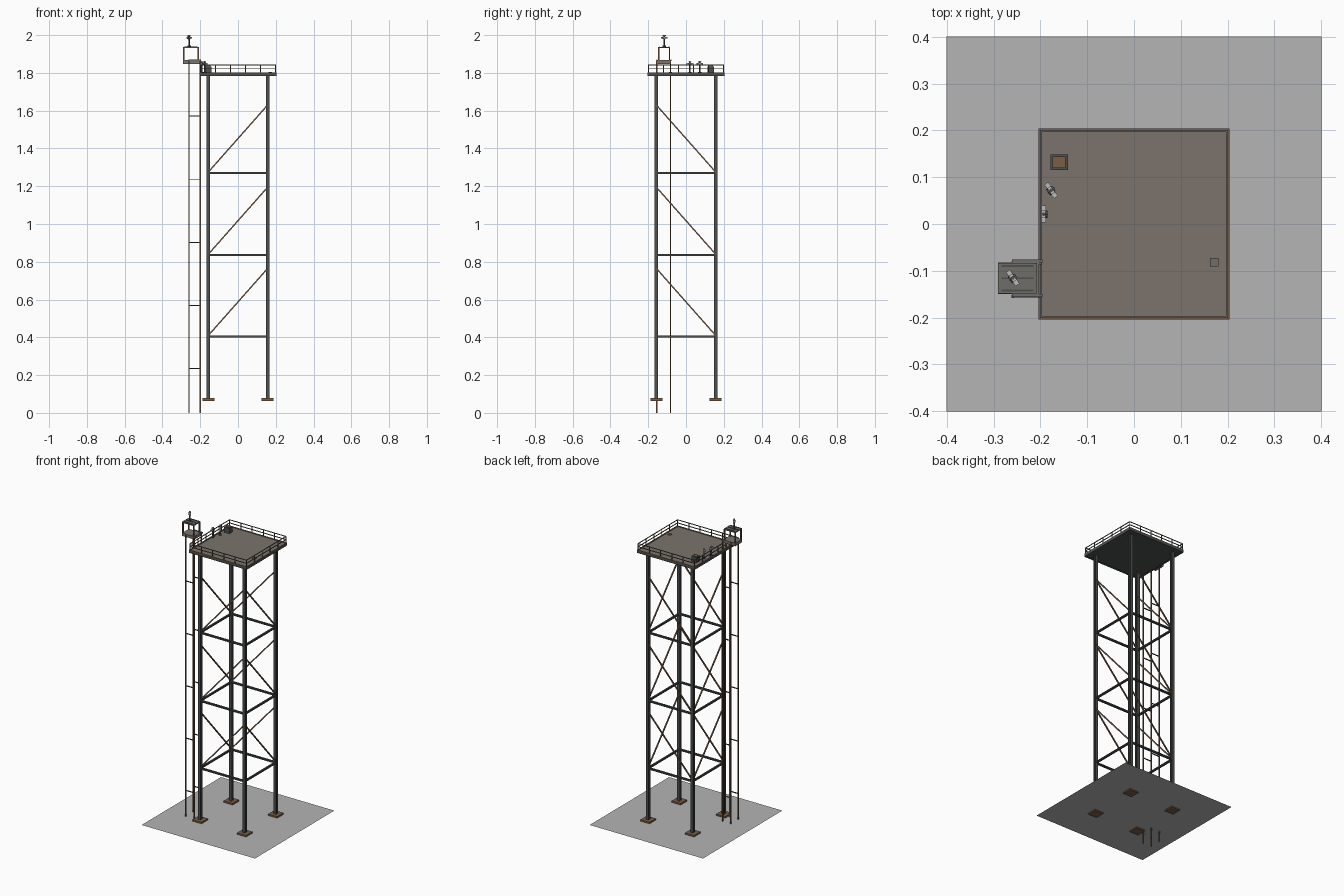
import bpy, bmesh, math
from mathutils import Vector, Matrix

if "Cube" in bpy.data.objects:
    bpy.data.objects.remove(bpy.data.objects["Cube"])


def material(name, rgb):
    m = bpy.data.materials.new(name)
    m.diffuse_color = (*rgb, 1)
    m.use_nodes = True
    m.node_tree.nodes["Principled BSDF"].inputs["Base Color"].default_value = m.diffuse_color
    return m


STEEL = material("dark steel", (0.075, 0.08, 0.08))
RUST = material("rust brown", (0.2, 0.11, 0.06))
DECK = material("weathered deck", (0.2, 0.175, 0.15))
GROUND = material("ground grey", (0.46, 0.46, 0.46))
PALE = material("pale metal", (0.5, 0.5, 0.5))
MID = material("worn steel", (0.16, 0.155, 0.14))


class Part:
    """Collects boxes, beams and cylinders in one mesh object."""

    def __init__(self, name, mat):
        self.name, self.mat, self.bm = name, mat, bmesh.new()

    def box(self, lo, hi):
        lo, hi = Vector(lo), Vector(hi)
        m = Matrix.Translation((lo + hi) / 2) @ Matrix.Diagonal((*(hi - lo), 1))
        bmesh.ops.create_cube(self.bm, size=1, matrix=m)
        return self

    def bar(self, a, b, w, h=None, spin=0):
        a, b = Vector(a), Vector(b)
        d = b - a
        rot = d.to_track_quat('Z', 'Y').to_matrix().to_4x4()
        m = (Matrix.Translation((a + b) / 2) @ rot @ Matrix.Rotation(spin, 4, 'Z')
             @ Matrix.Diagonal((w, h or w, d.length, 1)))
        bmesh.ops.create_cube(self.bm, size=1, matrix=m)
        return self

    def rod(self, a, b, r, n=8):
        a, b = Vector(a), Vector(b)
        d = b - a
        m = Matrix.Translation((a + b) / 2) @ d.to_track_quat('Z', 'Y').to_matrix().to_4x4()
        bmesh.ops.create_cone(self.bm, cap_ends=True, segments=n, radius1=r, radius2=r,
                              depth=d.length, matrix=m)
        return self

    def done(self):
        me = bpy.data.meshes.new(self.name)
        self.bm.to_mesh(me)
        self.bm.free()
        me.materials.append(self.mat)
        ob = bpy.data.objects.new(self.name, me)
        bpy.context.collection.objects.link(ob)
        return ob


L = 0.157            # leg offset
CORNERS = [(-L, -L), (L, -L), (L, L), (-L, L)]
LEVELS = [0.405, 0.835, 1.27]

# thin ground sheet
bm = bmesh.new()
bmesh.ops.create_grid(bm, x_segments=1, y_segments=1, size=0.4,
                      matrix=Matrix.Translation((0, 0, 0.07)))
ground = Part("ground_sheet", GROUND)
ground.bm.free()
ground.bm = bm
ground.done()

# footings and H-section legs
foot, legs = Part("footings", RUST), Part("legs", STEEL)
for x, y in CORNERS:
    foot.box((x - 0.032, y - 0.032, 0.063), (x + 0.032, y + 0.032, 0.08))
    for s in (-1, 1):
        legs.box((x - 0.01, y + s * 0.008 - 0.002, 0.065), (x + 0.01, y + s * 0.008 + 0.002, 1.79))
    legs.box((x - 0.003, y - 0.006, 0.065), (x + 0.003, y + 0.006, 1.79))
foot.done()
legs.done()

# horizontal girts and rusty diagonal braces on all four faces
girts, braces = Part("girts", STEEL), Part("diagonal_braces", RUST)
for z in LEVELS:
    for s in (-L, L):
        for dz in (-0.0045, 0.0045):
            girts.box((-L, s - 0.005, z + dz - 0.0012), (L, s + 0.005, z + dz + 0.0012))
            girts.box((s - 0.005, -L, z + dz - 0.0012), (s + 0.005, L, z + dz + 0.0012))
        girts.box((-L, s - 0.0015, z - 0.004), (L, s + 0.0015, z + 0.004))
        girts.box((s - 0.0015, -L, z - 0.004), (s + 0.0015, L, z + 0.004))
        braces.bar((-L, s, z + 0.005), (L, s, z + 0.36), 0.007)
        braces.bar((s, L, z + 0.005), (s, -L, z + 0.36), 0.007)
girts.done()
braces.done()

# platform: underside, deck, edge beams with rusty top flange
P = 0.204
Part("platform_underside", STEEL).box((-0.2, -0.2, 1.787), (0.2, 0.2, 1.796)).done()
Part("deck_plate", DECK).box((-0.197, -0.197, 1.796), (0.197, 0.197, 1.8)).done()
edge, trim = Part("edge_beams", STEEL), Part("edge_flange", RUST)
for s in (-1, 1):
    a, b = sorted((s * 0.196, s * P))
    edge.box((-P, a, 1.784), (P, b, 1.799))
    edge.box((a, -P, 1.784), (b, P, 1.799))
    trim.box((-P, a, 1.799), (P, b, 1.803))
    trim.box((a, -P, 1.799), (b, P, 1.803))
edge.done()
trim.done()

# guard rail with posts and two rails
R = 0.199
posts, rails = Part("railing_posts", STEEL), Part("railing_rails", MID)
for s in (-R, R):
    for z in (1.822, 1.842):
        rails.bar((-R, s, z), (R, s, z), 0.004)
        rails.bar((s, -R, z), (s, R, z), 0.004)
    for i in range(6):
        t = -R + i * 2 * R / 5
        posts.bar((t, s, 1.8), (t, s, 1.842), 0.004)
        if 0 < i < 5:
            posts.bar((s, t, 1.8), (s, t, 1.842), 0.004)
posts.done()
rails.done()

# lift guide rails with rungs
Y0, Y1 = -0.155, -0.083
guides, rungs = Part("lift_guides", RUST), Part("lift_rungs", STEEL)
for y in (Y0, Y1):
    for x in (-0.259, -0.2):
        guides.bar((x, y, 0), (x, y, 1.865), 0.006)
    for i in range(5):
        z = 0.235 + i * 0.334
        rungs.bar((-0.259, y, z), (-0.2, y, z), 0.005)
guides.done()
rungs.done()

# lift cage: floor, corner posts, roof frame, side arms
CX, CY = (-0.29, -0.208), (-0.148, -0.084)
Part("cage_floor", DECK).box((-0.29, -0.15, 1.848), (-0.203, -0.082, 1.867)).done()
cage = Part("cage_posts", RUST)
for x in CX:
    for y in CY:
        sx, sy = (0.003 if x < -0.25 else -0.003), (0.003 if y < -0.1 else -0.003)
        cage.bar((x + sx, y + sy, 1.865), (x + sx, y + sy, 1.937), 0.007)
cage.done()
roof = Part("cage_roof", MID).box((CX[0], CY[0], 1.931), (CX[1], CY[1], 1.938))
roof.done()
battens = Part("cage_roof_battens", STEEL)
for y in (-0.142, -0.116, -0.09):
    battens.box((-0.283, y - 0.002, 1.938), (-0.215, y + 0.002, 1.941))
battens.done()
arms = Part("cage_arms", MID)
for y in (-0.153, -0.079):
    arms.box((-0.261, y - 0.003, 1.862), (-0.195, y + 0.003, 1.87))
arms.done()


# lamp on a short stand
def lamp(name, x, y, z, h, ang):
    d = Vector((math.cos(ang), math.sin(ang), 0))
    n = Vector((-d.y, d.x, 0))
    c = Vector((x, y, z + h - 0.014))
    st = Part(name + "_stand", STEEL)
    st.rod((x, y, z), (x, y, z + 0.006), 0.009)
    st.rod((x, y, z), (x, y, z + h), 0.004)
    st.rod(c - n * 0.008, c + n * 0.004, 0.008)
    st.done()
    hd = Part(name + "_head", PALE)
    hd.bar(c - d * 0.018, c + d * 0.018, 0.01, 0.009)
    hd.bar(c + Vector((0, 0, 0.011)) - d * 0.008, c + Vector((0, 0, 0.011)) + d * 0.008, 0.009, 0.005)
    hd.done()


lamp("cage_lamp", -0.259, -0.115, 1.938, 0.062, math.radians(-55))
lamp("deck_lamp", -0.177, 0.072, 1.8, 0.062, math.radians(-55))
lamp("rail_lamp", -0.193, 0.021, 1.8, 0.062, math.radians(90))

# equipment crate with rusty lid, and deck hatch
Part("crate", STEEL).box((-0.178, 0.115, 1.8), (-0.141, 0.148, 1.834)).done()
Part("crate_lid", RUST).box((-0.174, 0.12, 1.834), (-0.146, 0.144, 1.838)).done()
Part("deck_hatch", MID).box((0.162, -0.091, 1.8), (0.18, -0.073, 1.804)).done()
